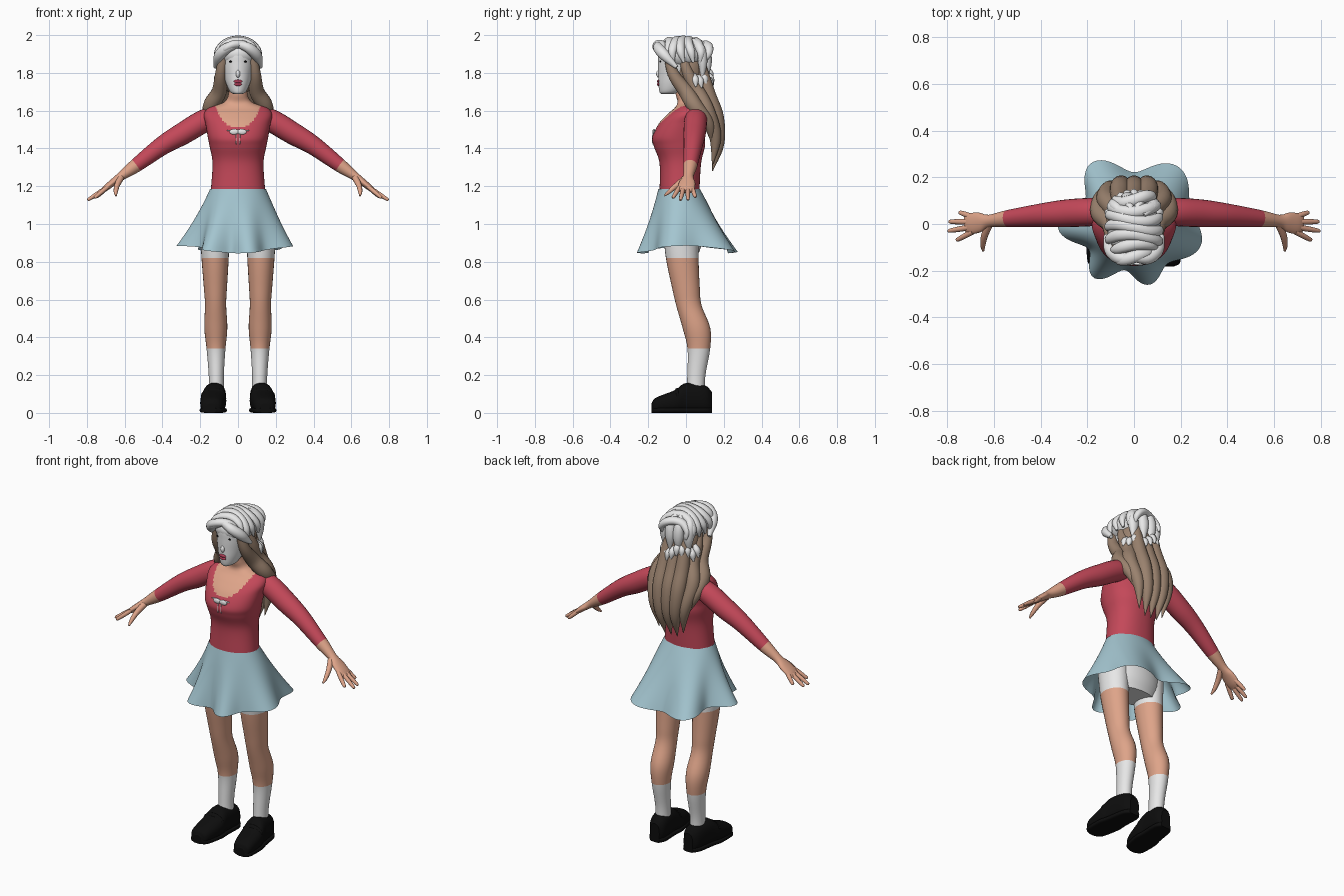
import bpy, bmesh, math, random
from mathutils import Vector

random.seed(4)
if "Cube" in bpy.data.objects:
    bpy.data.objects.remove(bpy.data.objects["Cube"])

X, Y, Z = Vector((1, 0, 0)), Vector((0, 1, 0)), Vector((0, 0, 1))


def material(name, *rgb):
    mat = bpy.data.materials.new(name)
    mat.use_nodes = True
    mat.diffuse_color = (*rgb, 1)
    shader = mat.node_tree.nodes["Principled BSDF"]
    shader.inputs["Base Color"].default_value = (*rgb, 1)
    return mat


SKIN = material("skin", .73, .37, .25)
RED = material("red_knit", .55, .065, .1)
BLUE = material("pale_blue_cloth", .37, .56, .63)
HAIR = material("brown_hair", .32, .22, .155)
WHITE = material("white", .8, .8, .8)
BLACK = material("black_leather", .004, .004, .004)
LIPS = material("lip_red", .45, .05, .1)


def bridge(name, rings, mats, pick=None, closed=True):
    """Join rings of points with quads; pick(row, centre) gives the material slot."""
    bm = bmesh.new()
    rows = [[bm.verts.new(point) for point in ring] for ring in rings]
    for row, (low, high) in enumerate(zip(rows, rows[1:])):
        for i in range(len(low)):
            face = bm.faces.new((low[i - 1], low[i], high[i], high[i - 1]))
            face.smooth = True
            if pick:
                face.material_index = pick(row, face.calc_center_median())
    if closed:
        for row, ring in ((0, rows[0]), (len(rows) - 2, rows[-1])):
            face = bm.faces.new(ring)
            if pick:
                face.material_index = pick(row, face.calc_center_median())
        bmesh.ops.recalc_face_normals(bm, faces=bm.faces)
    mesh = bpy.data.meshes.new(name)
    bm.to_mesh(mesh)
    bm.free()
    for mat in mats:
        mesh.materials.append(mat)
    bpy.context.collection.objects.link(bpy.data.objects.new(name, mesh))


def signed_power(value, power):
    return math.copysign(abs(value) ** power, value)


def loft(name, keys, *mats, bands=None, rule=None, axis=None, across=X,
         flat=1, sides=18, steps=5, power=1):
    """Smooth tube through keys (x, y, z, half width, optional half depth)."""
    keys = [Vector(key if len(key) == 5 else (*key, key[-1] * flat)) for key in keys]
    keys = [keys[0] * 2 - keys[1], *keys, keys[-1] * 2 - keys[-2]]
    path = []
    for a, b, c, d in zip(keys, keys[1:], keys[2:], keys[3:]):
        for step in range(steps):
            t = step / steps
            path.append(b + ((c - a) * t + (a * 2 - b * 5 + c * 4 - d) * t * t
                             + ((b - c) * 3 + d - a) * t ** 3) / 2)
    path.append(keys[-2])
    rings = []
    for i, key in enumerate(path):
        before, after = path[max(i - 1, 0)], path[min(i + 1, len(path) - 1)]
        along = axis or Vector((after - before)[:3]).normalized()
        u = (across - along * across.dot(along)).normalized()
        v = along.cross(u)
        width, depth = max(key[3], .001), max(key[4], .001)
        ring = []
        for side in range(sides):
            angle = math.tau * side / sides
            ring.append(Vector(key[:3]) + u * width * signed_power(math.cos(angle), power)
                        + v * depth * signed_power(math.sin(angle), power))
        rings.append(ring)
    pick = None
    if bands:
        pick = lambda row, centre: bands[row // steps]
    if rule:
        pick = lambda row, centre: rule(centre)
    bridge(name, rings, mats, pick)


def blob(name, location, size, mat):
    bpy.ops.mesh.primitive_uv_sphere_add(segments=24, ring_count=14, location=location)
    ball = bpy.context.object
    ball.name, ball.scale = name, size
    ball.data.materials.append(mat)
    bpy.ops.object.shade_smooth()


def upright(*rows):
    """Turn rows (height, half width, front, back) into loft keys."""
    return [(0, (front + back) / 2, height, width, (back - front) / 2)
            for height, width, front, back in rows]


# Torso with a scooped neckline
def neckline(centre):
    scoop = 1.51 + 4 * centre.x ** 2 + 300 * centre.x ** 4
    return centre.z > 1.635 or (centre.y < .01 and centre.z > scoop)


loft("torso", upright((1.16, .145, -.14, .07), (1.32, .135, -.14, .08), (1.41, .15, -.17, .1),
                      (1.46, .16, -.178, .1), (1.53, .172, -.145, .11), (1.58, .18, -.1, .11),
                      (1.615, .155, -.06, .1), (1.645, .075, -.045, .08), (1.69, .05, -.055, .055),
                      (1.76, .05, -.06, .05)),
     RED, SKIN, rule=neckline, axis=Z, sides=96, steps=8, power=.9)

# Chest bow
for side in (1, -1):
    blob("bow_loop", (side * .02, -.17, 1.488), (.025, .008, .015), WHITE)
    blob("bow_ribbon", (side * .04, -.165, 1.495), (.02, .008, .003), WHITE)
    blob("bow_tail", (side * .01, -.175, 1.45), (.003, .005, .03), WHITE)

# Shorts
loft("shorts", upright((.85, .14, -.09, .07), (.92, .165, -.115, .09), (1, .165, -.12, .09),
                       (1.1, .15, -.13, .08), (1.17, .138, -.13, .065)), WHITE, axis=Z, sides=32)


# Skirt flaring from the waist to six uneven folds
def hem_radius(angle, depth):
    drift = 12 * math.cos(angle - 2.6) - 67
    fold = math.cos(6 * (angle - math.radians(drift))) * (.038 + .01 * math.cos(angle - 2.6))
    return .265 + .015 * math.cos(2 * angle) + .015 * math.sin(angle) + fold * depth


skirt_rings = []
for row in range(15):
    ring = []
    drop = 1 - row / 14
    for i in range(120):
        angle = math.tau * i / 120
        c, s, radius = math.cos(angle), math.sin(angle), hem_radius(angle, drop)
        hem = Vector((radius * c, radius * s, .845 + .04 * c * c))
        waist = Vector((.148 * c, .11 * s - .036, 1.185))
        ring.append(waist.lerp(hem, drop))
    skirt_rings.append(ring)
bridge("skirt", skirt_rings, [BLUE], closed=False)

# Hair paths from the scalp to the tip
FRONT_LOCK = ((.07, -.1, 1.93), (.09, -.07, 1.8), (.1, 0, 1.7), (.145, .05, 1.62), (.135, .12, 1.53),
              (.1, .14, 1.42))
MIDDLE_LOCK = ((.06, -.03, 1.93), (.085, .01, 1.8), (.085, .06, 1.7), (.12, .11, 1.6), (.1, .155, 1.46),
               (.08, .14, 1.31))
BACK_LOCK = ((.04, .06, 1.92), (.055, .09, 1.8), (.06, .12, 1.68), (.06, .16, 1.56), (.05, .17, 1.42),
             (.04, .14, 1.28))


def lock(name, side, path):
    widths = (.02, .03, .04, .042, .032, .002)
    loft(name, [(side * x, y, z, width) for (x, y, z), width in zip(path, widths)], HAIR)


for side, label in ((1, "left"), (-1, "right")):
    # Legs: sock, bare skin, shorts
    leg = ((.05, .1, .04), (.055, .2, .04), (.068, .34, .05), (.055, .45, .061),
           (.015, .57, .056), (0, .66, .061), (-.02, .82, .072), (-.03, 1, .08))
    loft(label + "_leg", [(side * (.113 + .01 * z), y, z, radius) for y, z, radius in leg],
         WHITE, SKIN, bands=(0, 0, 1, 1, 1, 1, 0), axis=Z, flat=1.2, sides=28)

    # Shoes: upper, sole and strap
    shoe = [(side * (.125 - .1 * y), y, height / 2, width, height / 2) for y, width, height in
            ((-.182, .025, .05), (-.16, .055, .08), (-.06, .068, .12), (0, .06, .158),
             (.1, .052, .145), (.138, .03, .11))]
    loft(label + "_shoe", shoe, BLACK, axis=Y, sides=28, power=.8)
    loft(label + "_sole", [(x, y, .014, width + .003, .014) for x, y, _, width, _ in shoe],
         BLACK, axis=Y, sides=24, power=.5)
    blob(label + "_shoe_strap", (side * .13, -.045, .09), (.066, .02, .043), BLACK)

    # Arms: sleeve, forearm and flattened palm
    arm = ((.09, 1.565, .05), (.17, 1.55, .06), (.29, 1.48, .059), (.4, 1.415, .05),
           (.54, 1.31, .037), (.62, 1.252, .027, .023), (.66, 1.222, .042, .019),
           (.7, 1.19, .045, .016), (.722, 1.172, .036, .01))
    loft(label + "_arm", [(side * x, .055 - .11 * x * x, z, *size) for x, z, *size in arm],
         RED, SKIN, bands=(0, 0, 0, 0, 1, 1, 1, 1), across=Y, sides=24)

    # Fanned fingers and thumb
    for i in range(4):
        tip = Vector((.8 - .02 * (i - 1.6) ** 2, .05 - .04 * i, 1.125))
        tip.z += (.8 - tip.x) / 3
        root = Vector((.69, .03 - .021 * i, 1.197))
        finger = [(*root.lerp(tip, t), radius) for t, radius in ((0, .012), (.5, .012), (.92, .009), (1, .004))]
        loft(label + "_finger", [(side * x, *rest) for x, *rest in finger], SKIN, across=Y, sides=10)
    thumb = ((.62, 0, 1.245, .018), (.64, -.05, 1.205, .015), (.647, -.09, 1.17, .011), (.646, -.115, 1.15, .005))
    loft(label + "_thumb", [(side * x, *rest) for x, *rest in thumb], SKIN, sides=10)

    # Eyes, side hair and the swept fringe
    blob(label + "_eye", (side * .036, -.136, 1.86), (.012, .004, .005), BLACK)
    lock(label + "_front_lock", side, FRONT_LOCK)
    lock(label + "_middle_lock", side, MIDDLE_LOCK)
    lock(label + "_back_lock", side, BACK_LOCK)
    sweep = ((.01, -.145, 1.95, .02), (.06, -.145, 1.93, .028), (.1, -.11, 1.89, .028), (.12, -.05, 1.83, .01))
    loft(label + "_sweep", [(side * x, *rest) for x, *rest in sweep], WHITE)

# Centre hair
blob("hair_base", (0, .015, 1.81), (.098, .085, .13), HAIR)
lock("centre_lock", 0, BACK_LOCK)

# Head and face
loft("head", upright((1.687, .02, -.13, -.07), (1.7, .042, -.14, -.03), (1.74, .062, -.146, .02),
                     (1.79, .077, -.147, .06), (1.85, .087, -.148, .08), (1.91, .088, -.145, .09),
                     (1.96, .06, -.11, .06), (1.975, .01, -.05, 0)), WHITE, axis=Z, sides=32)
blob("nose", (0, -.144, 1.795), (.012, .014, .02), WHITE)
blob("upper_lip", (0, -.146, 1.755), (.023, .007, .009), LIPS)
blob("lower_lip", (0, -.145, 1.74), (.02, .008, .01), LIPS)

# Head covering: core, arched rolls, back rolls and a ragged fringe
blob("cap_core", (0, -.02, 1.9), (.115, .13, .085), WHITE)
for i in range(7):
    y = .041 * i - .14
    size = (1 - abs((y + .02) / .16) ** 2.5) ** .4
    reach = math.radians(70 if i < 2 else 105)
    roll = []
    for n in range(-3, 4):
        angle = reach * n / 3
        roll.append((.115 * size * math.sin(angle), y + .015 * math.sin(2 * angle + i),
                     1.88 + .095 * size * math.cos(angle), .027 * (1 - abs(n / 3.3) ** 3)))
    loft("cap_roll", roll, WHITE, across=Y, flat=.85, sides=14)
for n in (-3, -1, 1, 3):
    x, depth = .026 * n, .115 - .003 * n * n
    loft("cap_back_roll", [(x / 2, depth - .05, 1.975, .012), (x, depth - .01, 1.93, .026),
                           (x, depth, 1.86, .03), (x, depth, 1.78, .01)], WHITE, flat=.85)
for i in range(11):
    angle = math.radians(15 + 15 * i)
    c, s, z = math.cos(angle), math.sin(angle), random.uniform(1.74, 1.79)
    loft("fringe_tuft", [(reach * c, reach * s + .02, z + rise, width) for reach, rise, width in
                         ((.09, .04, .01), (.11, .01, .02), (.125, -.025, .004))], WHITE, sides=10)
